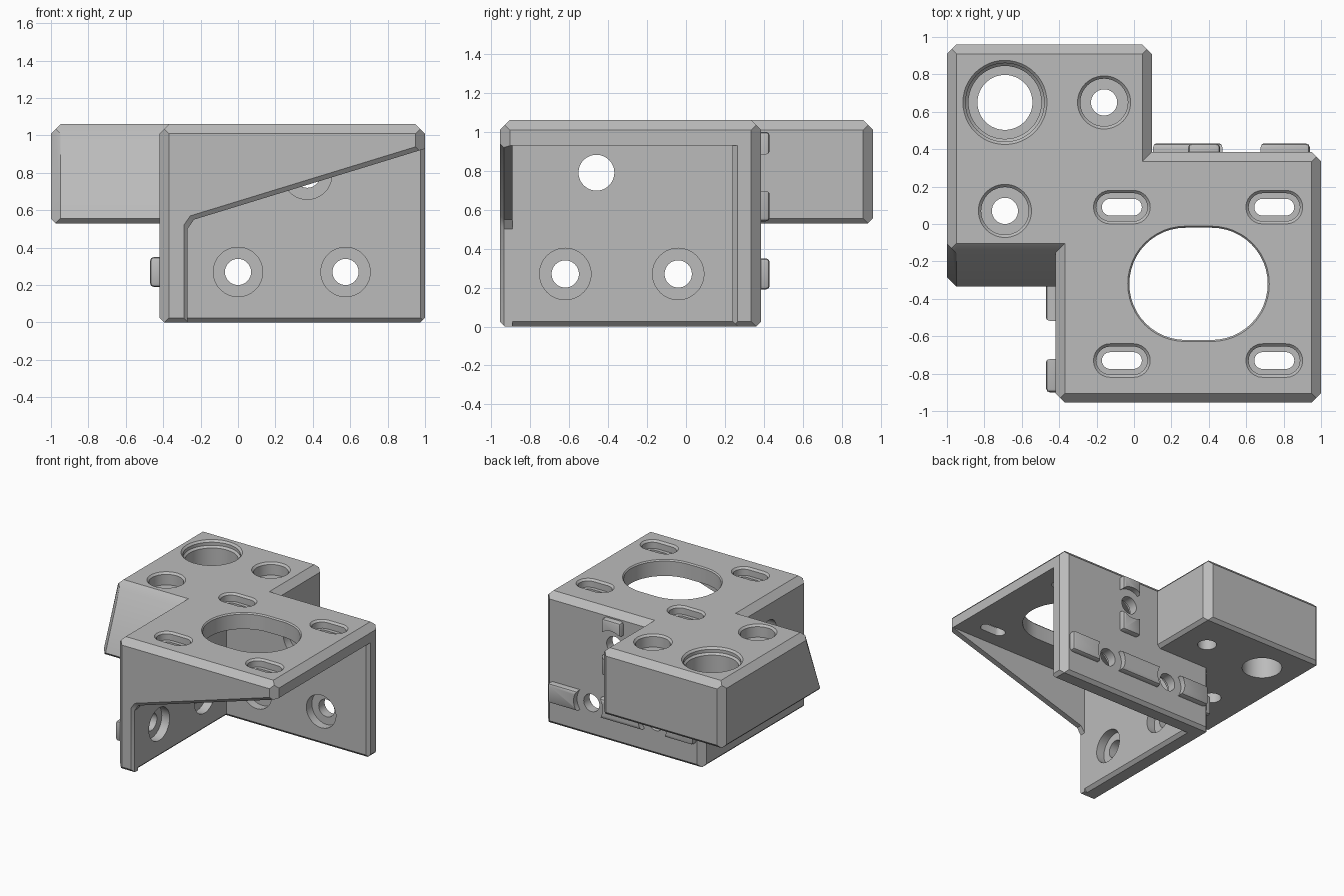
import bpy, bmesh, math
from mathutils import Matrix, Vector

cube = bpy.data.objects.get("Cube")
if cube:
    bpy.data.objects.remove(cube, do_unlink=True)

grey = bpy.data.materials.new("light_grey_plastic")
grey.use_nodes = True
grey.diffuse_color = (0.5, 0.5, 0.5, 1)
grey.node_tree.nodes["Principled BSDF"].inputs["Base Color"].default_value = (0.5, 0.5, 0.5, 1)

INWARD_Y = Matrix.Rotation(math.pi / 2, 4, 'X')   # bore opening towards -y
INWARD_X = Matrix.Rotation(math.pi / 2, 4, 'Y')   # bore opening towards +x
UP = Matrix.Identity(4)


def finish(bm, name):
    bmesh.ops.recalc_face_normals(bm, faces=bm.faces)
    mesh = bpy.data.meshes.new(name)
    bm.to_mesh(mesh)
    bm.free()
    mesh.materials.append(grey)
    ob = bpy.data.objects.new(name, mesh)
    bpy.context.scene.collection.objects.link(ob)
    return ob


def hull(name, points):
    bm = bmesh.new()
    for p in points:
        bm.verts.new(p)
    bmesh.ops.remove_doubles(bm, verts=bm.verts, dist=1e-4)
    res = bmesh.ops.convex_hull(bm, input=bm.verts)
    junk = {g for g in res["geom_interior"] + res["geom_unused"] if isinstance(g, bmesh.types.BMVert)}
    bmesh.ops.delete(bm, geom=list(junk), context='VERTS')
    bmesh.ops.dissolve_limit(bm, angle_limit=0.01, verts=bm.verts, edges=bm.edges)
    return finish(bm, name)


def chamfered_block(name, x0, x1, y1, levels, cut=0.05):
    """Each level is (z, inset, front y); vertical corners are cut."""
    pts = []
    for z, inset, front in levels:
        c = max(0, cut - 2 * inset)
        a, b = x0 + inset, x1 - inset
        f, k = front + inset, y1 - inset
        for x, sx in ((a, 1), (b, -1)):
            for y, sy in ((f, 1), (k, -1)):
                pts += [(x + sx * c, y, z), (x, y + sy * c, z)]
    return hull(name, pts)


def box(name, lo, hi):
    return hull(name, [(x, y, z) for x in (lo[0], hi[0]) for y in (lo[1], hi[1]) for z in (lo[2], hi[2])])


def bore(location, turn, steps, half=0.0, n=24):
    """Stepped round or slotted cutter; steps are (height, radius)."""
    bm = bmesh.new()
    rings = []
    for h, r in steps:
        ring = []
        for side in (1, -1):
            count = n if half == 0 else n + 1
            for i in range(count):
                t = math.pi * i / n - math.pi / 2
                ring.append(bm.verts.new((side * (half + r * math.cos(t)), side * r * math.sin(t), h)))
        rings.append(ring)
    m = len(rings[0])
    for a, b in zip(rings, rings[1:]):
        for i in range(m):
            j = (i + 1) % m
            bm.faces.new((a[i], a[j], b[j], b[i]))
    bm.faces.new(rings[0])
    bm.faces.new(rings[-1])
    bm.transform(Matrix.Translation(location) @ turn)
    return finish(bm, "bore_cutter")


def combine(ob, tools, operation='DIFFERENCE'):
    for t in tools:
        t.hide_render = True
        mod = ob.modifiers.new("cut", 'BOOLEAN')
        mod.operation, mod.object, mod.solver = operation, t, 'EXACT'
    bpy.context.view_layer.update()
    dg = bpy.context.evaluated_depsgraph_get()
    mesh = bpy.data.meshes.new_from_object(ob.evaluated_get(dg))
    ob.modifiers.clear()
    ob.data = mesh
    for t in tools:
        bpy.data.objects.remove(t, do_unlink=True)


# Outer bracket and overhanging side block
F = -0.955
bracket = chamfered_block("mounting_bracket", -0.42, 1, 0.385,
                          [(0, 0.025, F), (0.025, 0, F), (1.01, 0, F), (1.035, 0.025, F), (1.06, 0.05, F)])
block = chamfered_block("side_block", -1, 0.095, 0.96,
                        [(0.53, 0.025, -0.335), (0.555, 0, -0.335), (1.01, 0, -0.155),
                         (1.035, 0.025, -0.155), (1.06, 0.05, -0.155)])
combine(bracket, [block], 'UNION')

# Hollow interior, with chamfered lower and right-hand rims
L, K, G, T = -0.27, 0.24, -0.89, 0.93
cavity = box("cavity", (L, G, -0.5), (1.5, K, T))
e = 0.025
low_rim = hull("low_rim", [(x, y, z) for z, o in ((e, 0), (-e, 2 * e))
                           for x in (L - o, 1.5) for y in (G, K + o)])
side_rim = hull("side_rim", [(x, y, z) for x, o in ((1 - e, 0), (1 + e, 2 * e))
                             for y in (G, K + o) for z in (-0.5, T)])

# Sloping opening below the front gusset
opening = [(L, -0.5), (L, 0.5), (-0.235, 0.55), (1.2, 0.99), (1.2, -0.5)]
mouth = hull("mouth", [(x, y, z) for x, z in opening for y in (-1.5, -0.6)])
mouth_rim = hull("mouth_rim", [(x - o, y, z + o) for x, z in opening
                               for y, o in ((F + 0.02, 0), (F - 0.02, 0.04))])
combine(bracket, [cavity])
combine(bracket, [mouth])
combine(bracket, [low_rim])
combine(bracket, [side_rim])
combine(bracket, [mouth_rim])

# Motor opening, adjustment slots and block bores
top = 1.06
cutters = [bore((0.345, -0.32, top), UP, [(0.01, 0.317), (-0.01, 0.3), (-0.3, 0.3)], 0.07)]
for x in (-0.065, 0.75):
    for y in (0.09, -0.73):
        cutters.append(bore((x, y, top), UP, [(0.01, 0.1), (-0.015, 0.075), (-0.065, 0.075),
                                              (-0.065, 0.045), (-0.3, 0.045)], 0.062, 12))
for x, y in ((-0.16, 0.65), (-0.69, 0.07)):
    cutters.append(bore((x, y, top), UP, [(0.01, 0.152), (-0.015, 0.127), (-0.1, 0.127),
                                          (-0.1, 0.07), (-0.7, 0.07)]))
cutters.append(bore((-0.69, 0.65, top), UP, [(0.01, 0.235), (-0.015, 0.21), (-0.04, 0.21), (-0.055, 0.195),
                                             (-0.26, 0.195), (-0.26, 0.147), (-0.7, 0.147)]))

# Counterbored screw holes through the two walls
screw = [(0.05, 0.132), (-0.07, 0.132), (-0.07, 0.07), (-0.3, 0.07)]
back_holes = [(0, 0.27), (0.575, 0.27), (0.37, 0.79)]
side_holes = [(-0.62, 0.27), (-0.04, 0.27)]
cutters += [bore((x, K, z), INWARD_Y, screw) for x, z in back_holes]
cutters += [bore((L, y, z), INWARD_X, screw) for y, z in side_holes]
cutters.append(bore((L, -0.46, 0.79), INWARD_X, [(0.05, 0.092), (-0.3, 0.092)]))
for c in cutters:
    combine(bracket, [c])


# Locating ribs, interrupted around each screw hole
def rib(name, lo, hi, holes, turn):
    ob = box(name, lo, hi)
    bm = bmesh.new()
    bm.from_mesh(ob.data)
    bmesh.ops.bevel(bm, geom=bm.edges[:], offset=0.02, segments=2, profile=0.5, affect='EDGES')
    bm.to_mesh(ob.data)
    bm.free()
    for p in holes:
        combine(ob, [bore(p, turn, [(0.3, 0.13), (-0.3, 0.13)])])
    return ob


back_points = [(x, 0.38, z) for x, z in back_holes]
side_points = [(-0.42, y, z) for y, z in side_holes]
ribs = [
    rib("back_long_rib", (-0.36, 0.34, 0.19), (0.94, 0.43, 0.35), back_points[:2], INWARD_Y),
    rib("back_upright_rib", (0.29, 0.34, 0.54), (0.46, 0.43, 1.0), back_points[2:], INWARD_Y),
    rib("side_long_rib", (-0.47, -0.9, 0.19), (-0.38, 0.33, 0.35), side_points, INWARD_X),
]

# Smooth bores while keeping the chamfers crisp
bpy.ops.object.select_all(action='DESELECT')
for ob in [bracket] + ribs:
    ob.select_set(True)
bpy.context.view_layer.objects.active = bracket
bpy.ops.object.shade_smooth_by_angle(angle=math.radians(25))
